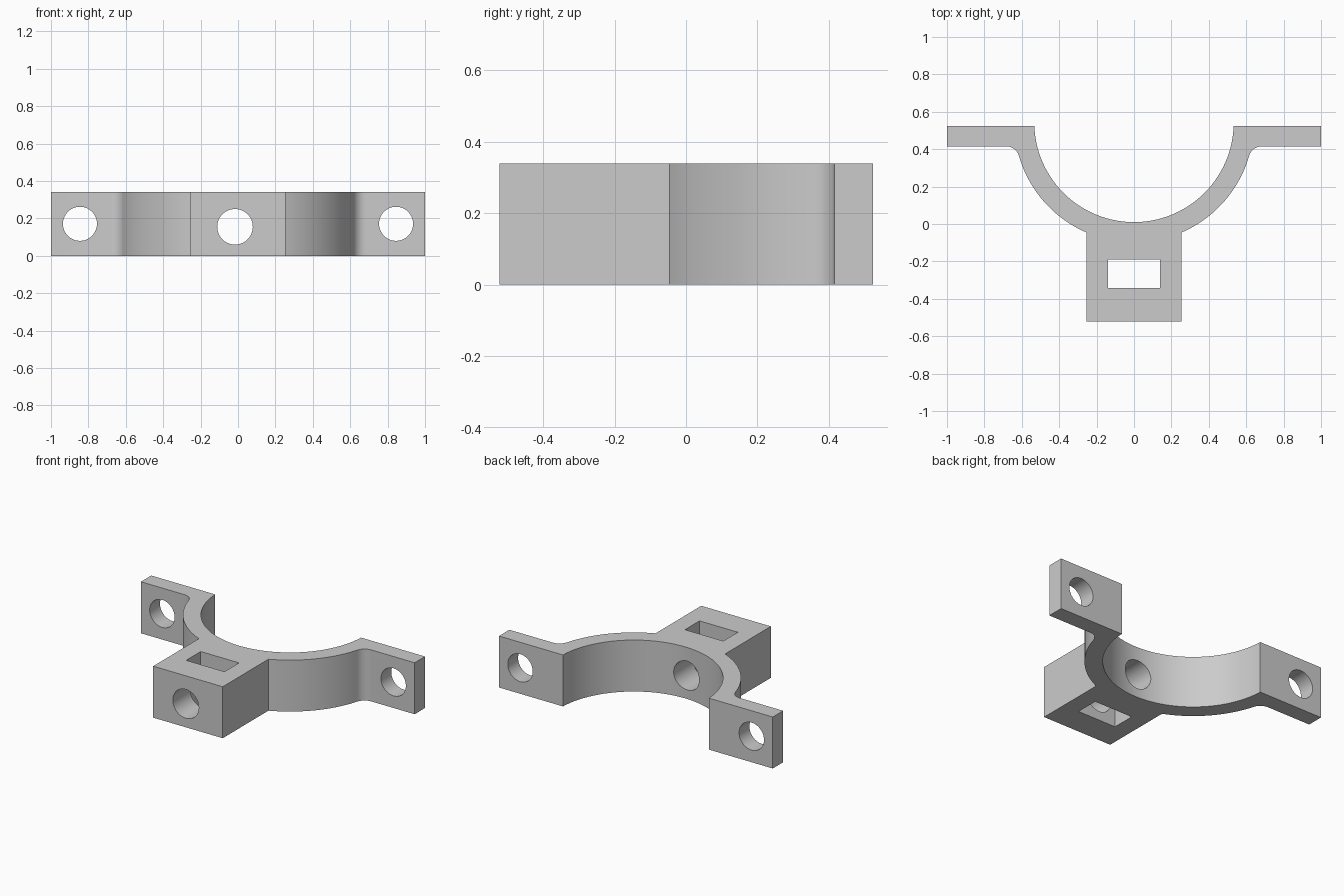
import bpy, bmesh
from math import atan2, acos, cos, sin, pi, sqrt
from mathutils import Matrix

default = bpy.data.objects.get("Cube")
if default:
    bpy.data.objects.remove(default, do_unlink=True)

HEIGHT = 0.34
BACK, FRONT, FLANGE_FRONT = 0.523, -0.522, 0.415
ARC_Y, R_IN, R_OUT, FILLET = 0.543, 0.533, 0.641, 0.07
BLOCK_X = 0.254

grey = bpy.data.materials.new("grey plastic")
grey.use_nodes = True
grey.diffuse_color = (0.6, 0.6, 0.6, 1)
grey.node_tree.nodes["Principled BSDF"].inputs["Base Color"].default_value = (0.6, 0.6, 0.6, 1)


def arc(cx, cy, r, a0, a1, steps):
    angles = [a0 + (a1 - a0) * i / steps for i in range(steps + 1)]
    return [(cx + r * cos(a), cy + r * sin(a)) for a in angles]


def make_object(name, bm):
    bmesh.ops.recalc_face_normals(bm, faces=bm.faces)
    mesh = bpy.data.meshes.new(name)
    bm.to_mesh(mesh)
    bm.free()
    mesh.materials.append(grey)
    obj = bpy.data.objects.new(name, mesh)
    bpy.context.collection.objects.link(obj)
    return obj


def hole_cutter(name, x, z, r, y0, y1):
    bm = bmesh.new()
    place = Matrix.Translation((x, (y0 + y1) / 2, z)) @ Matrix.Rotation(pi / 2, 4, "X")
    bmesh.ops.create_cone(bm, cap_ends=True, segments=64, radius1=r, radius2=r,
                          depth=y1 - y0, matrix=place)
    return make_object(name, bm)


def box_cutter(name, centre, size):
    bm = bmesh.new()
    bmesh.ops.create_cube(bm, size=1, matrix=Matrix.Translation(centre) @ Matrix.Diagonal((*size, 1)))
    return make_object(name, bm)


# Half outline: saddle arc, flange, fillet, outer arc, mounting block
fillet_y = FLANGE_FRONT - FILLET
fillet_x = sqrt((R_OUT + FILLET) ** 2 - (fillet_y - ARC_Y) ** 2)
tangent = atan2(fillet_y - ARC_Y, fillet_x)
half = arc(0, ARC_Y, R_IN, -pi / 2, atan2(BACK - ARC_Y, R_IN), 32)
half[-1] = (half[-1][0], BACK)
half += [(1, BACK), (1, FLANGE_FRONT)]
half += arc(fillet_x, fillet_y, FILLET, pi / 2, pi + tangent, 10)
half += arc(0, ARC_Y, R_OUT, tangent, -acos(BLOCK_X / R_OUT), 20)[1:]
half += [(BLOCK_X, FRONT)]
outline = half + [(-x, y) for x, y in reversed(half[1:])]

# Clamp body, extruded from the outline
bm = bmesh.new()
base = bm.faces.new([bm.verts.new((x, y, 0)) for x, y in outline])
top = bmesh.ops.extrude_face_region(bm, geom=[base], use_keep_orig=True)
bmesh.ops.translate(bm, vec=(0, 0, HEIGHT),
                    verts=[v for v in top["geom"] if isinstance(v, bmesh.types.BMVert)])
body = make_object("clamp_bracket", bm)

# Bolt holes in the flanges, bore through the block, nut slot
cutters = [hole_cutter("flange_hole_" + side, x, 0.171, 0.091, 0.35, 0.6)
           for side, x in (("left", 0.845), ("right", -0.845))]
cutters.append(hole_cutter("block_bore", -0.016, 0.155, 0.095, -0.6, 0.2))
cutters.append(box_cutter("nut_slot", (0, -0.265, 0.17), (0.28, 0.152, 0.6)))

bpy.ops.object.select_all(action="DESELECT")
bpy.context.view_layer.objects.active = body
body.select_set(True)
for cutter in cutters:
    cutter.hide_render = True
    mod = body.modifiers.new(cutter.name, "BOOLEAN")
    mod.operation = "DIFFERENCE"
    mod.solver = "EXACT"
    mod.object = cutter
    bpy.ops.object.modifier_apply(modifier=mod.name)
    bpy.data.objects.remove(cutter, do_unlink=True)

bpy.ops.object.shade_smooth_by_angle(angle=pi / 7)
